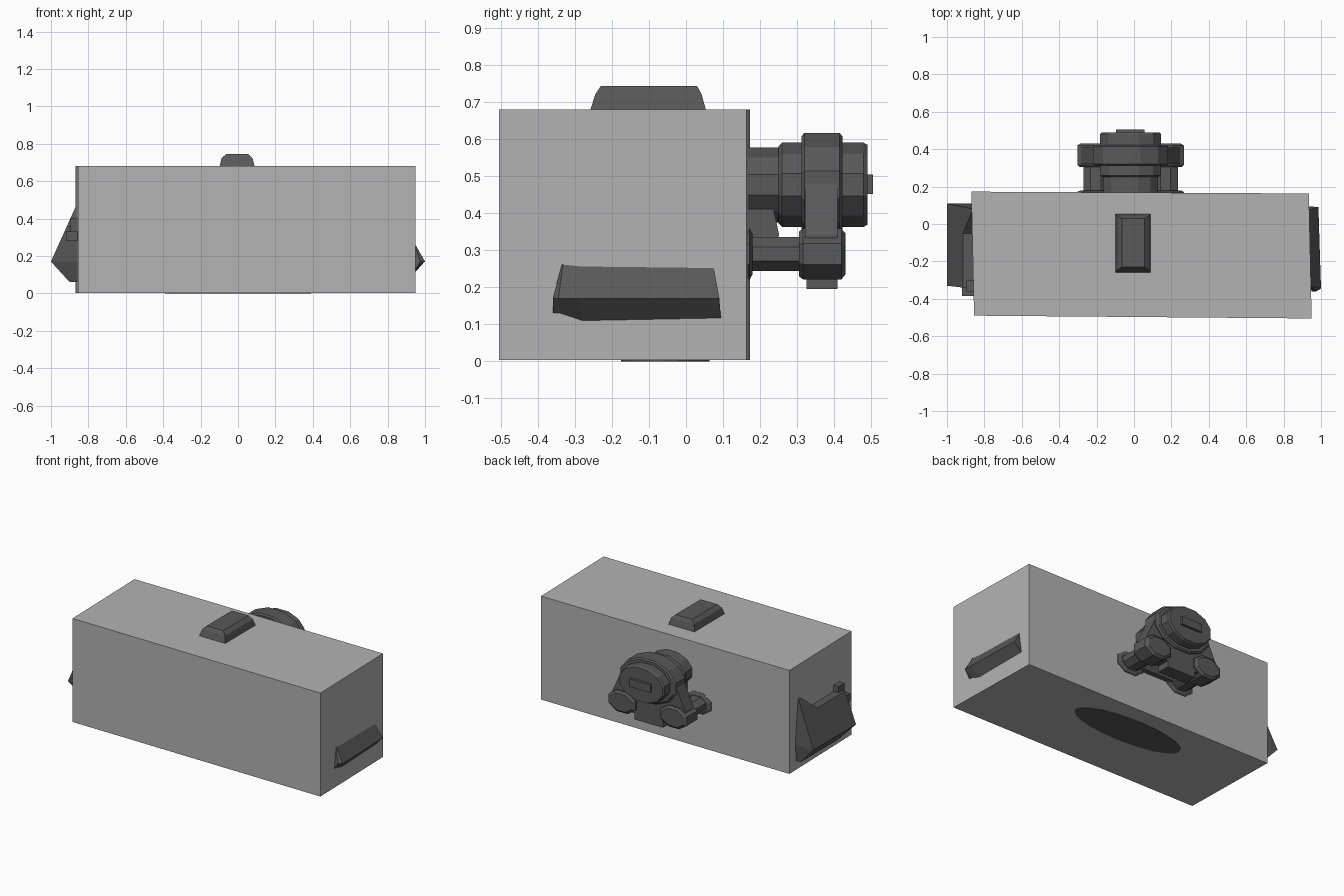
import bpy, bmesh, math
from mathutils import Vector

cube = bpy.data.objects.get("Cube")
if cube:
    bpy.data.objects.remove(cube, do_unlink=True)


def material(name, value):
    mat = bpy.data.materials.new(name)
    mat.use_nodes = True
    colour = (value, value, value, 1)
    mat.diffuse_color = colour
    mat.node_tree.nodes["Principled BSDF"].inputs["Base Color"].default_value = colour
    return mat


LIGHT = material("light grey", 0.45)
DARK = material("dark grey", 0.1)


def finish(name, bm, mat):
    bmesh.ops.recalc_face_normals(bm, faces=bm.faces)
    mesh = bpy.data.meshes.new(name)
    bm.to_mesh(mesh)
    bm.free()
    mesh.materials.append(mat)
    obj = bpy.data.objects.new(name, mesh)
    bpy.context.collection.objects.link(obj)
    return obj


def loft(name, rings, mat=DARK):
    """Skin a stack of equal-length rings and cap both ends."""
    bm = bmesh.new()
    loops = [[bm.verts.new(p) for p in ring] for ring in rings]
    for a, b in zip(loops, loops[1:]):
        for i in range(len(a)):
            j = (i + 1) % len(a)
            bm.faces.new((a[i], a[j], b[j], b[i]))
    bm.faces.new(loops[0])
    bm.faces.new(loops[-1])
    return finish(name, bm, mat)


def prism(name, points, shift, mat=DARK):
    pts = [Vector(p) for p in points]
    return loft(name, [pts, [p + Vector(shift) for p in pts]], mat)


def rect(x0, x1, y0, y1, z):
    return [(x0, y0, z), (x1, y0, z), (x1, y1, z), (x0, y1, z)]


def block(name, x0, x1, y0, y1, z0, z1):
    return loft(name, [rect(x0, x1, y0, y1, z0), rect(x0, x1, y0, y1, z1)])


STRETCH = 1.43  # round parts are wider than tall


def turned(name, x, z, profile, sides=12):
    """Stepped oval drum along y from (y, radius) pairs."""
    rings = []
    for y, r in profile:
        angles = [math.tau * (i + 0.5) / sides for i in range(sides)]
        rings.append([(x + STRETCH * r * math.cos(a), y, z + r * math.sin(a))
                      for a in angles])
    return loft(name, rings)


# Main housing, turned very slightly
base = [(-0.855, -0.49), (0.95, -0.505), (0.935, 0.163), (-0.87, 0.173)]
loft("housing", [[(x, y, z) for x, y in base] for z in (0.003, 0.68)], LIGHT)

# Oval plate underneath
oval = [(0.39 * math.cos(a), -0.056 + 0.12 * math.sin(a))
        for a in [math.tau * i / 24 for i in range(24)]]
loft("bottom_plate", [[(x, y, z) for x, y in oval] for z in (0, 0.005)])

# Bevelled cap on top
loft("top_cap", [rect(-0.1, 0.09, -0.26, 0.055, 0.675),
                 rect(-0.088, 0.078, -0.245, 0.042, 0.722),
                 rect(-0.065, 0.055, -0.23, 0.03, 0.744)])

# Left side ridge: triangular section tapered at the front
loft("left_ridge", [
    [(0.92, 0.07, 0.28), (0.986, 0.09, 0.17), (0.93, 0.095, 0.11)],
    [(0.93, -0.27, 0.28), (0.998, -0.29, 0.17), (0.945, -0.28, 0.11)],
    [(0.935, -0.33, 0.28), (1.0, -0.345, 0.17), (0.95, -0.34, 0.13)],
    [(0.94, -0.332, 0.275), (0.975, -0.36, 0.17), (0.95, -0.36, 0.13)]])

# Right side wedge with a notched upper edge
outline = [(0.11, 0.17), (0.08, 0.48), (-0.05, 0.36), (-0.34, 0.36), (-0.33, 0.17)]
prism("right_wedge_upper",
      [(-1 + 0.45 * (z - 0.17), y, z) for y, z in outline], (0.15, 0, 0))
prism("right_wedge_lower",
      [(-1, 0.11, 0.17), (-1, -0.33, 0.17), (-0.9, -0.29, 0.06), (-0.9, 0.1, 0.06)],
      (0.15, 0, 0))
block("right_wedge_clip", -0.92, -0.85, -0.385, -0.33, 0.28, 0.33)
block("right_wedge_pin", -0.895, -0.85, -0.36, -0.3, 0.33, 0.4)

# Rear drum, with steps along its axis
CX, CZ = -0.018, 0.477
turned("drum_neck", CX, CZ, [(0.15, 0.105), (0.26, 0.105)])
turned("drum_body", CX, CZ, [(0.25, 0.108), (0.26, 0.118), (0.48, 0.118), (0.49, 0.112)])
turned("drum_collar", CX, CZ, [(0.312, 0.136), (0.32, 0.145), (0.415, 0.145), (0.423, 0.136)])
block("drum_key", -0.095, 0.055, 0.48, 0.505, 0.452, 0.505)

# Bracket spreading from the collar to the two feet
half = [(0.19, 0.5), (0.265, 0.34), (0.25, 0.25), (0.11, 0.235)]
bracket = [(CX + x, z) for x, z in half] + [(CX - x, z) for x, z in reversed(half)]
prism("bracket", [(x, 0.322, z) for x, z in bracket], (0, 0.088, 0))
block("bracket_tongue", -0.12, 0.085, 0.325, 0.41, 0.195, 0.3)
prism("neck_web", [(-0.13, 0.15, 0.27), (-0.13, 0.2, 0.27), (-0.13, 0.252, 0.34),
                   (-0.13, 0.235, 0.42), (-0.13, 0.15, 0.42)], (0.225, 0, 0))

# Bolted feet on rods, one on each side
for side, sx in (("left", 1), ("right", -1)):
    x = CX + sx * 0.187
    turned(side + "_foot", x, 0.29, [(0.306, 0.066), (0.316, 0.074), (0.42, 0.074),
                                     (0.431, 0.06)], 8)
    turned(side + "_rod", x, 0.29, [(0.15, 0.05), (0.315, 0.05)], 8)
    turned(side + "_rod_base", x, 0.29, [(0.15, 0.074), (0.172, 0.074), (0.18, 0.06)], 8)
